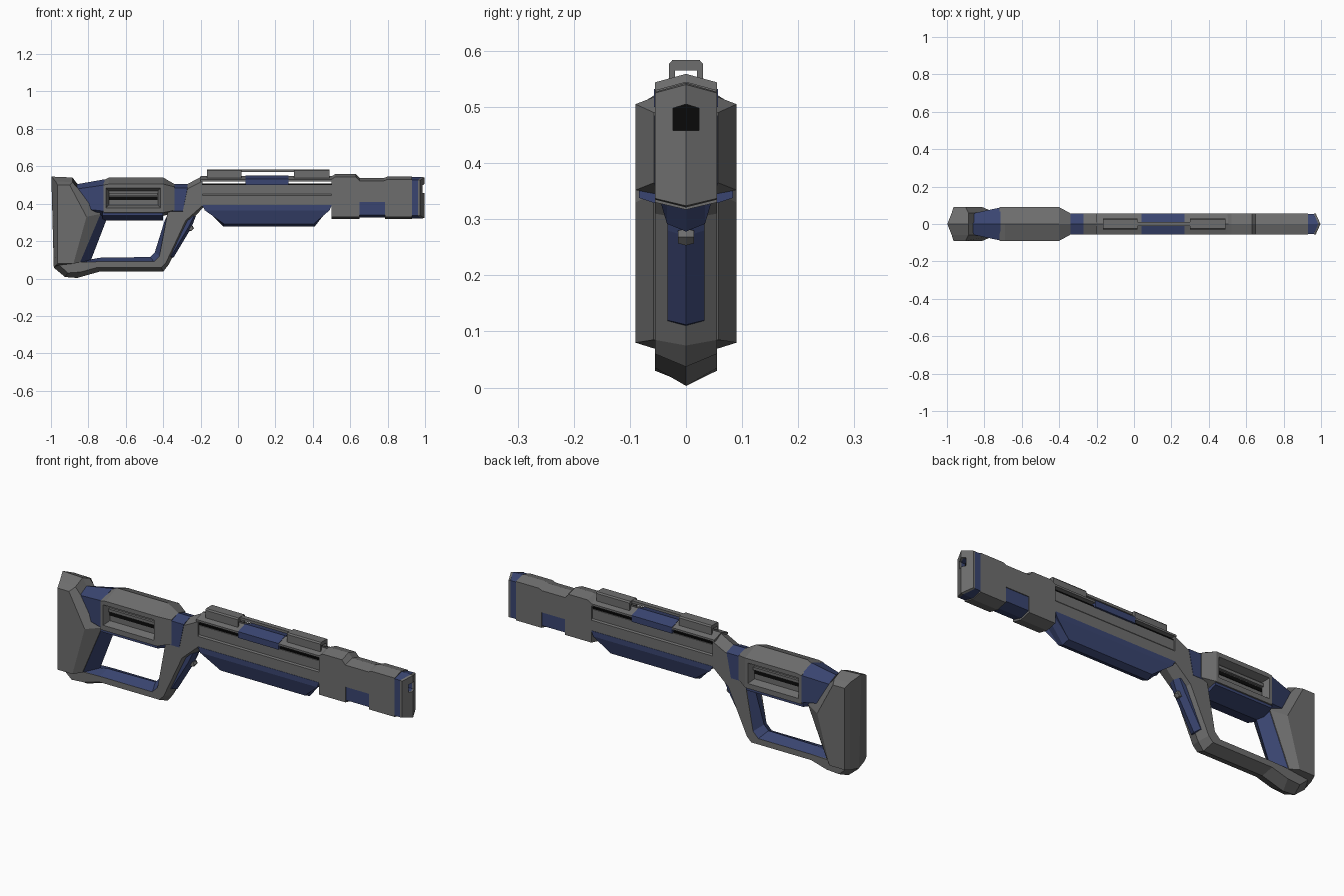
import bpy, bmesh


def colour(name, rgb):
    m = bpy.data.materials.new(name)
    m.diffuse_color = (*rgb, 1)
    return m


grey = colour("gunmetal", (0.155, 0.155, 0.155))
blue = colour("blue", (0.042, 0.06, 0.165))
dark = colour("dark", (0.003, 0.003, 0.003))


def loft(name, rings, mat=grey):
    """Skin a list of equal-length closed rings and cap both ends."""
    bm = bmesh.new()
    vs = [[bm.verts.new(p) for p in ring] for ring in rings]
    n = len(rings[0])
    for a, b in zip(vs, vs[1:]):
        for i in range(n):
            j = (i + 1) % n
            bm.faces.new((a[i], a[j], b[j], b[i]))
    bm.faces.new(vs[0])
    bm.faces.new(vs[-1][::-1])
    bmesh.ops.recalc_face_normals(bm, faces=bm.faces)
    me = bpy.data.meshes.new(name)
    bm.to_mesh(me)
    bm.free()
    ob = bpy.data.objects.new(name, me)
    bpy.context.collection.objects.link(ob)
    me.materials.append(mat)
    return ob


def layers(name, outer_to_mid, mat=grey):
    """Side outlines (y, [(x, z)...]) from the outside in to y=0, mirrored."""
    rings = [[(x, -y, z) for x, z in o] for y, o in outer_to_mid]
    rings += [[(x, y, z) for x, z in o] for y, o in outer_to_mid[-2::-1]]
    return loft(name, rings, mat)


def hexes(name, secs, mat=grey):
    """Ridged sections along x: (x, half width, bottom mid, bottom, top, top mid)."""
    return loft(name, [[(x, 0, t), (x, w, s1), (x, w, s0), (x, 0, b), (x, -w, s0), (x, -w, s1)]
                       for x, w, b, s0, s1, t in secs], mat)


def sweep_x(name, x0, x1, sec, mat=grey):
    """Straight sweep of a (y, z) section along x."""
    return loft(name, [[(x, y, z) for y, z in sec] for x in (x0, x1)], mat)


def box(name, x0, x1, w, z0, z1, mat=grey):
    return sweep_x(name, x0, x1, [(-w, z0), (w, z0), (w, z1), (-w, z1)], mat)


def cut(ob, cutter):
    cutter.hide_render = True
    m = ob.modifiers.new("cut", 'BOOLEAN')
    m.operation, m.solver, m.object = 'DIFFERENCE', 'EXACT', cutter
    bpy.context.view_layer.objects.active = ob
    bpy.ops.object.modifier_apply(modifier=m.name)


# Butt plate with bevelled sides and pointed back
layers("butt_plate", [
    (.09, [(-.965, .50), (-.90, .50), (-.81, .33), (-.88, .08), (-.965, .08)]),
    (.058, [(-.975, .52), (-.885, .515), (-.735, .345), (-.845, .085), (-.975, .07)]),
    (0, [(-.998, .545), (-.885, .54), (-.76, .345), (-.845, .085), (-.985, .06)])])

# Blue shoulder between butt and stock body
hexes("stock_shoulder", [(-.885, .052, .34, .38, .475, .50), (-.715, .088, .33, .36, .50, .53)], blue)

# Stock body, blue underside
body = hexes("stock_body", [(-.72, .09, .335, .352, .50, .525), (-.69, .09, .335, .352, .505, .54),
                            (-.40, .09, .335, .352, .505, .54), (-.34, .057, .35, .365, .49, .505)])
hexes("stock_underside", [(-.725, .084, .31, .338, .36, .37), (-.40, .084, .31, .338, .36, .37)], blue)

# Recessed side windows with a slat and a dark slit
for s in (1, -1):
    rings = []
    for y, e in ((.10, .004), (.09, 0), (.055, -.014)):
        rings.append([(-.705 - e, s * y, .378 - e), (-.415 + e, s * y, .378 - e),
                      (-.415 + e, s * y, .483 + e), (-.705 - e, s * y, .483 + e)])
    cutter = loft("window_cutter", rings)
    cut(body, cutter)
    bpy.data.objects.remove(cutter)
box("window_slit", -.69, -.43, .058, .420, .438, dark)
box("window_slat", -.69, -.43, .068, .443, .458)

# Blue collar
layers("collar", [
    (.056, [(-.345, .485), (-.27, .485), (-.295, .36), (-.38, .36)]),
    (0, [(-.345, .505), (-.27, .505), (-.295, .34), (-.38, .34)])], blue)

# Neck, grip, lower bar and toe in one frame
layers("grip_frame", [
    (.055, [(-.27, .48), (-.19, .52), (-.19, .39), (-.28, .31), (-.385, .085), (-.41, .06),
            (-.75, .06), (-.84, .035), (-.91, .03), (-.965, .08),
            (-.845, .087), (-.75, .09), (-.45, .09), (-.42, .12), (-.375, .36), (-.295, .36)]),
    (0, [(-.27, .505), (-.19, .548), (-.185, .38), (-.262, .30), (-.37, .075), (-.40, .037),
         (-.74, .037), (-.86, .003), (-.925, .008), (-.985, .058),
         (-.845, .087), (-.75, .09), (-.45, .09), (-.42, .12), (-.375, .36), (-.295, .36)])])

# Blue ridged lining of the hand hole
side = [(-.735, .345), (-.845, .085), (-.75, .09), (-.45, .09), (-.42, .12), (-.375, .345)]
mid = [(-.705, .31), (-.785, .102), (-.74, .111), (-.47, .115), (-.445, .14), (-.392, .31)]
loft("hand_hole_lining", [[(a, -.054, b), (c, 0, d), (a, .054, b)]
                          for (a, b), (c, d) in zip(side, mid)], blue)

# Blue grip front and trigger
layers("grip_front", [
    (.033, [(-.38, .115), (-.357, .12), (-.262, .28), (-.235, .335), (-.33, .33)]),
    (0, [(-.38, .105), (-.345, .112), (-.25, .27), (-.225, .335), (-.33, .33)])], blue)
layers("trigger", [
    (.014, [(-.28, .262), (-.25, .257), (-.24, .268), (-.245, .28), (-.275, .28)]),
    (0, [(-.28, .258), (-.25, .253), (-.236, .268), (-.242, .282), (-.275, .282)])])

# Barrel with a stepped side, dark top strip, top cover and blue centre block
half = [(.054, .385), (.054, .445), (.048, .452), (.048, .50), (.04, .505)]
sweep_x("barrel", -.20, .51, half + [(-y, z) for y, z in half[::-1]])
box("barrel_strip", -.19, .505, .046, .50, .509, dark)
cover = [(-.055, .520), (.055, .520), (.055, .53), (0, .548), (-.055, .53)]
sweep_x("barrel_cover", -.20, .51, cover)
sweep_x("barrel_block", .04, .27, [(-.057, .50), (.057, .50), (.057, .532), (0, .550), (-.057, .532)], blue)

# Blue fore-end
layers("fore_end", [
    (.0555, [(-.19, .392), (.50, .392), (.49, .365), (-.178, .365)]),
    (.034, [(-.19, .392), (.50, .392), (.405, .292), (-.075, .292)]),
    (0, [(-.19, .392), (.50, .392), (.41, .278), (-.08, .278)])], blue)

# Top sight rail: two hollow blocks joined by a thin bar
arch = [(.02, .545), (.03, .535), (.03, .577), (.024, .584)]
inner = [(-.02, .545), (-.02, .565), (.02, .565)]
for name, x0, x1 in (("rear_sight_block", -.165, .02), ("front_sight_block", .30, .49)):
    sweep_x(name, x0, x1, arch + [(-y, z) for y, z in arch[:0:-1]] + inner)
box("sight_bar", .01, .31, .012, .570, .583)

# Muzzle housing with stepped top and bottom notch
top = [(.50, .53), (.52, .544), (.63, .544), (.65, .522), (.78, .522), (.80, .53), (.93, .53)]
bottom = [(.93, .33), (.785, .33), (.785, .41), (.65, .41), (.65, .33), (.50, .33)]
layers("muzzle_housing", [
    (.055, top + bottom),
    (0, [(x, z + .015) for x, z in top] + [(x, z - .013 if z < .4 else z) for x, z in bottom])])
layers("muzzle_insert", [
    (.051, [(.645, .34), (.645, .42), (.79, .42), (.79, .34)]),
    (0, [(.645, .326), (.645, .42), (.79, .42), (.79, .326)])], blue)

# Blue muzzle ring and pointed grey tip with a house-shaped bore
ring = layers("muzzle_ring", [
    (.054, [(.93, .336), (.93, .526), (.962, .526), (.962, .336)]),
    (0, [(.93, .322), (.93, .542), (.985, .542), (.985, .322)])], blue)
tip = layers("muzzle_tip", [
    (.055, [(.962, .335), (.962, .527), (.972, .525), (.972, .337)]),
    (0, [(.985, .321), (.985, .543), (.997, .54), (.997, .324)])])
house = [(-.023, .458), (.023, .458), (.023, .498), (0, .505), (-.023, .498)]
cutter = sweep_x("bore_cutter", .94, 1.1, house)
cut(ring, cutter)
cut(tip, cutter)
bpy.data.objects.remove(cutter)
sweep_x("bore", .92, .955, house, dark)
